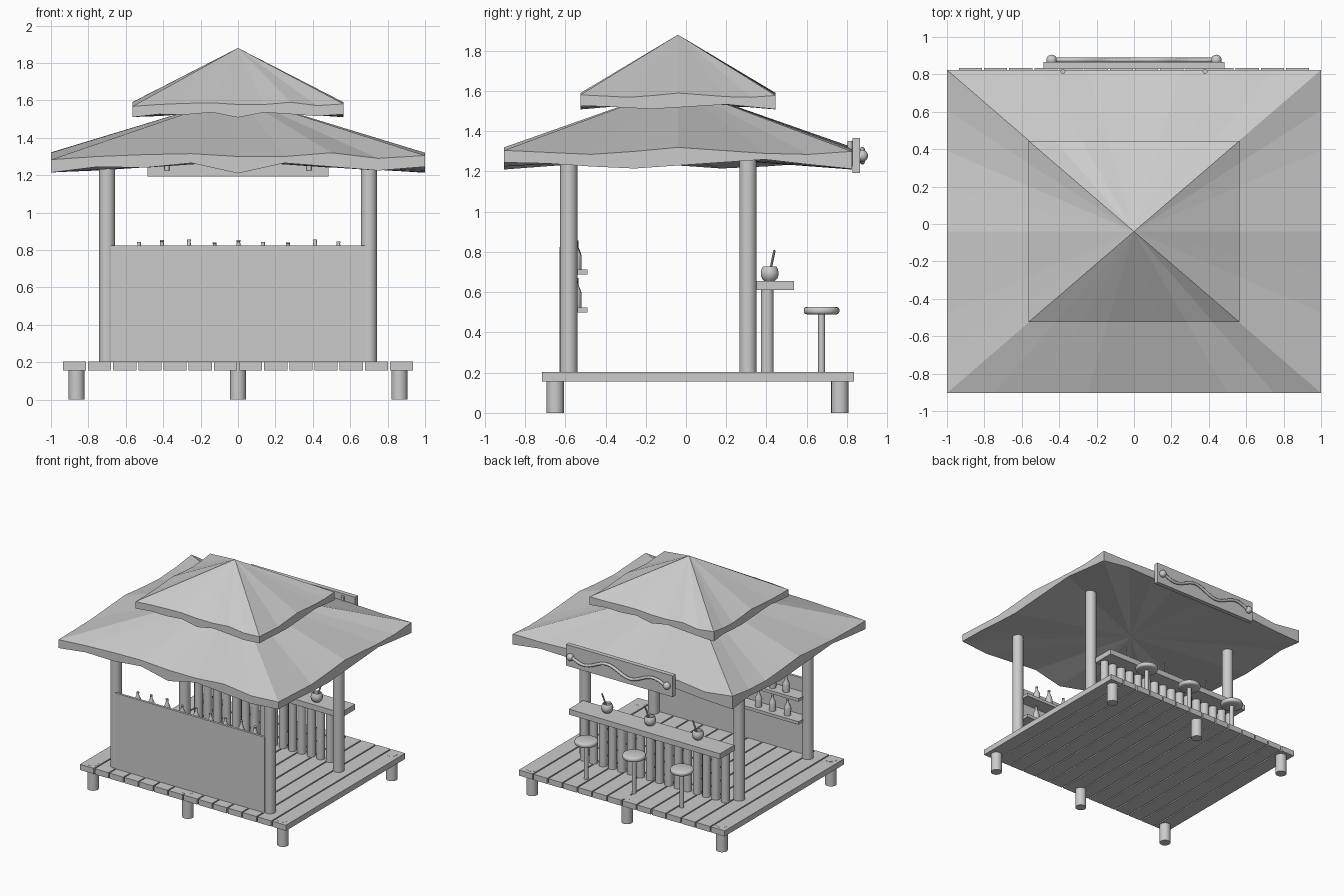
import bpy, bmesh, math, random
from mathutils import Vector

random.seed(4)
if "Cube" in bpy.data.objects:
    bpy.data.objects.remove(bpy.data.objects["Cube"])

grey = bpy.data.materials.new("plain_grey")
grey.use_nodes = True
grey.diffuse_color = (0.6, 0.6, 0.6, 1)
grey.node_tree.nodes["Principled BSDF"].inputs["Base Color"].default_value = (0.6, 0.6, 0.6, 1)


def finish(name, bm, smooth=False):
    bmesh.ops.recalc_face_normals(bm, faces=bm.faces)
    mesh = bpy.data.meshes.new(name)
    bm.to_mesh(mesh)
    bm.free()
    mesh.materials.append(grey)
    obj = bpy.data.objects.new(name, mesh)
    bpy.context.collection.objects.link(obj)
    if smooth:
        bpy.ops.object.select_all(action='DESELECT')
        obj.select_set(True)
        bpy.context.view_layer.objects.active = obj
        bpy.ops.object.shade_smooth_by_angle(angle=math.radians(40))
    return obj


def box(name, xs, ys, zs):
    bm = bmesh.new()
    bmesh.ops.create_cube(bm, size=1)
    for v in bm.verts:
        v.co = [r[0] + (c + 0.5) * (r[1] - r[0]) for c, r in zip(v.co, (xs, ys, zs))]
    return finish(name, bm)


def lathe(name, profile, loc, sides=20):
    """Turn (radius, height) points about the vertical axis and cap the ends."""
    bm = bmesh.new()
    rings = []
    for r, z in profile:
        rings.append([bm.verts.new((r * math.cos(a), r * math.sin(a), z))
                      for a in (math.tau * i / sides for i in range(sides))])
    for low, high in zip(rings, rings[1:]):
        for i in range(sides):
            j = (i + 1) % sides
            bm.faces.new((low[i], low[j], high[j], high[i]))
    bm.faces.new(rings[0])
    bm.faces.new(rings[-1])
    obj = finish(name, bm, True)
    obj.location = loc
    return obj


def pole(name, x, y, low, high, radius, sides=20):
    return lathe(name, [(radius, 0), (radius, high - low)], (x, y, low), sides)


def roof(name, half_x, half_y, apex, under_apex, tops, bottoms):
    """Thatched pyramid with an uneven eave; heights run round the eave."""
    centre_y, n = -0.04, 8
    corners = [Vector((sx * half_x, centre_y + sy * half_y, 0))
               for sx, sy in ((-1, -1), (1, -1), (1, 1), (-1, 1))]
    rim = [corners[k].lerp(corners[(k + 1) % 4], i / n) for k in range(4) for i in range(n)]
    bm = bmesh.new()
    upper = [bm.verts.new((p.x, p.y, z)) for p, z in zip(rim, tops)]
    lower = [bm.verts.new((p.x, p.y, z)) for p, z in zip(rim, bottoms)]
    peak = bm.verts.new((0, centre_y, apex))
    hollow = bm.verts.new((0, centre_y, under_apex))
    for i in range(len(rim)):
        j = (i + 1) % len(rim)
        bm.faces.new((upper[i], upper[j], peak))
        bm.faces.new((lower[j], lower[i], hollow))
        bm.faces.new((lower[i], lower[j], upper[j], upper[i]))
    finish(name, bm)


# Deck planks and feet
plank_pitch = 0.1345
for i in range(14):
    x = (i - 6.5) * plank_pitch
    box("deck_plank", (x - 0.062, x + 0.062), (-0.715, 0.835), (0.157, 0.203))
for x in (-0.863, 0, 0.863):
    for y in (-0.65, 0.765):
        pole("deck_foot", x, y, 0, 0.204, 0.043)

# Corner posts
for x in (-0.7, 0.7):
    for y in (-0.583, 0.308):
        pole("roof_post", x, y, 0.2, 1.265, 0.043)

# Thin wall with two bottle shelves
box("rear_wall", (-0.68, 0.68), (-0.628, -0.608), (0.2, 0.825))
bottle = [(0.026, 0), (0.027, 0.065), (0.024, 0.08), (0.011, 0.11),
          (0.009, 0.132), (0.011, 0.134), (0.011, 0.142)]
for z in (0.5, 0.689):
    box("bottle_shelf", (-0.68, 0.68), (-0.61, -0.49), (z, z + 0.025))
    for i in range(9):
        x = (i - 4) * 0.134 + random.uniform(-0.012, 0.012)
        b = lathe("bottle", bottle, (x, -0.546, z + 0.025), 12)
        b.scale.z = random.uniform(0.88, 1.03)

# Bar counter on a row of canes
box("counter_top", (-0.685, 0.69), (0.35, 0.537), (0.61, 0.655))
for i in range(16):
    pole("counter_cane", (i - 7.5) * 0.0855, 0.404, 0.2, 0.612, 0.033, 14)

# Stools
seat = [(0.075, 0), (0.084, 0.004), (0.088, 0.012), (0.088, 0.025), (0.084, 0.033), (0.075, 0.037)]
for x in (-0.435, 0, 0.435):
    pole("stool_leg", x, 0.674, 0.2, 0.495, 0.017, 14)
    lathe("stool_seat", seat, (x, 0.674, 0.49), 24)

# Drinking cups with straws
cup = [(0.026, 0), (0.038, 0.012), (0.045, 0.03), (0.045, 0.045), (0.04, 0.062),
       (0.034, 0.073), (0.03, 0.073), (0.028, 0.06)]
for x in (-0.4, 0.035, 0.425):
    lathe("cup", cup, (x, 0.416, 0.655), 18)
    straw = pole("straw", x + 0.005, 0.418, 0, 0.11, 0.006, 8)
    straw.location.z = 0.703
    straw.rotation_euler = (-0.2, 0.25, 0)

# Two-tier roof, eave heights listed front then right, and reused round the far sides
front_top = [1.283, 1.3, 1.31, 1.315, 1.3, 1.3, 1.32, 1.29]
right_top = [1.305, 1.295, 1.285, 1.3, 1.32, 1.305, 1.29, 1.285]
back_top = [1.3] + front_top[1:]
left_top = [1.322] + right_top[1:]
front_low = [1.214, 1.245, 1.24, 1.265, 1.21, 1.265, 1.245, 1.225]
right_low = [1.245, 1.24, 1.225, 1.215, 1.23, 1.245, 1.26, 1.235]
back_low = [1.213] + front_low[1:]
left_low = [1.215] + right_low[1:]
tops = front_top + right_top + back_top + left_top
lows = front_low + right_low + back_low + left_low
roof("lower_roof", 1, 0.864, 1.625, 1.275, tops, lows)
roof("upper_roof", 0.564, 0.485, 1.88, 1.55,
     [1.578 + (z - 1.3) * 0.6 for z in tops], [1.522 + (z - 1.237) * 0.5 for z in lows])

# Hanging sign with knobs, a wavy rope and hanger pegs
box("sign_board", (-0.485, 0.485), (0.828, 0.865), (1.193, 1.367))
for x in (-0.44, 0.44):
    bm = bmesh.new()
    bmesh.ops.create_uvsphere(bm, u_segments=16, v_segments=10, radius=0.029)
    finish("sign_knob", bm, True).location = (x, 0.876, 1.278)
for x in (-0.38, 0.38):
    pole("sign_peg", x, 0.815, 1.225, 1.352, 0.013, 10)
curve = bpy.data.curves.new("sign_rope", 'CURVE')
curve.dimensions = '3D'
curve.bevel_depth = 0.012
curve.bevel_resolution = 2
curve.use_fill_caps = True
line = curve.splines.new('POLY')
line.points.add(40)
for i, p in enumerate(line.points):
    t = i / 40
    p.co = (0.42 - 0.84 * t, 0.877, 1.278 - 0.032 * math.sin(2 * math.tau * t), 1)
curve.materials.append(grey)
bpy.context.collection.objects.link(bpy.data.objects.new("sign_rope", curve))
